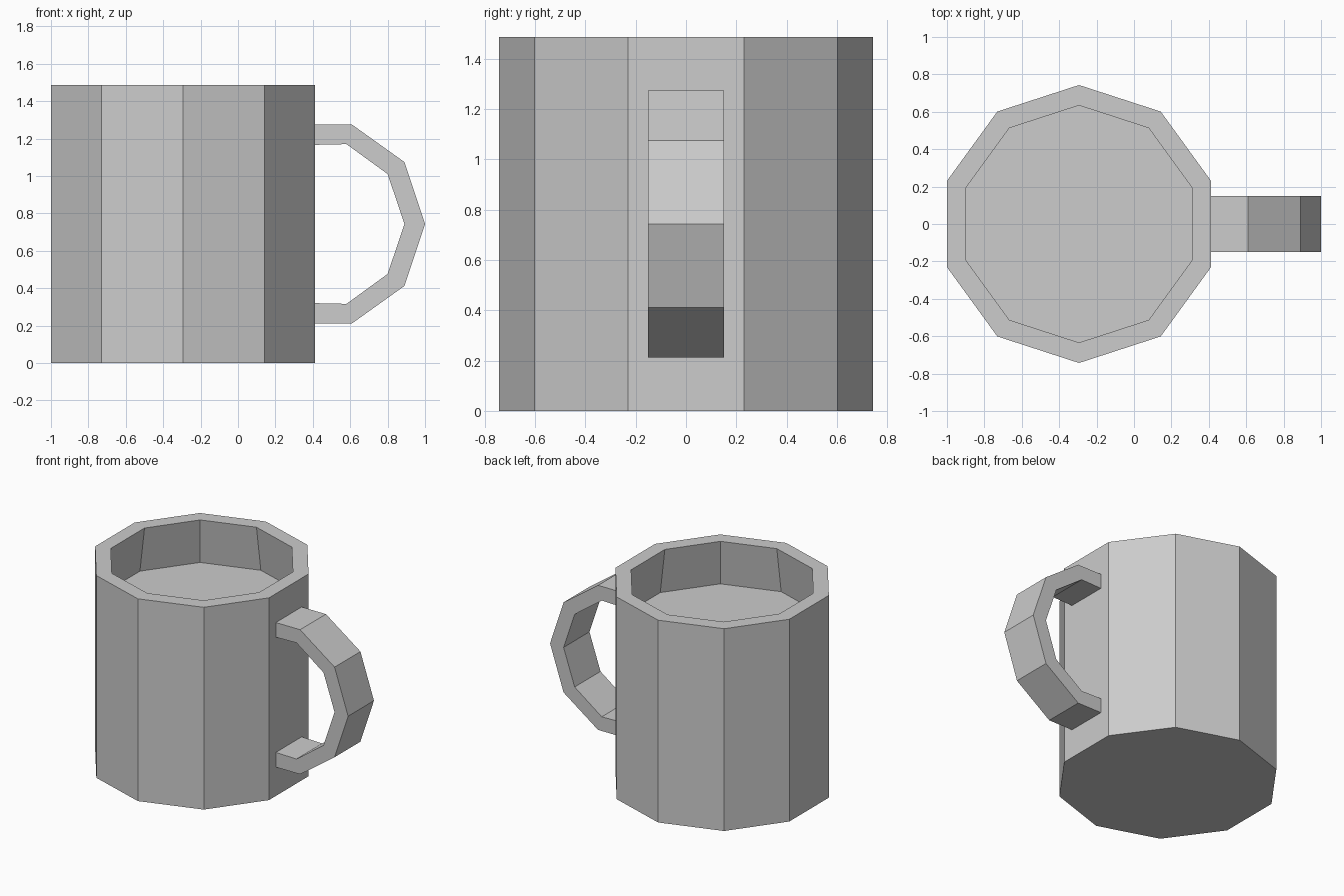
import bpy, bmesh, math

cube = bpy.data.objects.get("Cube")
if cube:
    bpy.data.objects.remove(cube, do_unlink=True)

SIDES = 10
CENTRE_X = -0.294
HEIGHT = 1.486

grey = bpy.data.materials.new("plain grey")
grey.use_nodes = True
colour = (0.604, 0.604, 0.604, 1)
grey.diffuse_color = colour
grey.node_tree.nodes["Principled BSDF"].inputs["Base Color"].default_value = colour


def finish(name, bm):
    bmesh.ops.recalc_face_normals(bm, faces=bm.faces)
    mesh = bpy.data.meshes.new(name)
    bm.to_mesh(mesh)
    bm.free()
    mesh.materials.append(grey)
    obj = bpy.data.objects.new(name, mesh)
    bpy.context.collection.objects.link(obj)
    return obj


def ring(bm, radius, z):
    # Decagon with corners pointing front and back
    angles = [math.pi / 2 + math.tau * i / SIDES for i in range(SIDES)]
    return [bm.verts.new((CENTRE_X + radius * math.cos(a), radius * math.sin(a), z))
            for a in angles]


def bridge(bm, a, b):
    for i in range(len(a)):
        j = (i + 1) % len(a)
        bm.faces.new((a[i], a[j], b[j], b[i]))


# Mug body: base, outer wall, rim, flared inner wall and filled surface
bm = bmesh.new()
profile = [(0.743, 0), (0.743, HEIGHT), (0.634, HEIGHT), (0.685, 1.15)]
rings = [ring(bm, r, z) for r, z in profile]
for lower, upper in zip(rings, rings[1:]):
    bridge(bm, lower, upper)
bm.faces.new(rings[0])
bm.faces.new(rings[-1])
finish("mug_body", bm)

# Handle: upper half of the band, reflected about mid height
mid = HEIGHT / 2
outer = [(0.405, 1.274), (0.61, 1.274), (0.89, 1.074), (1.0, mid)]
inner = [(0.405, 1.166), (0.58, 1.17), (0.80, 1.01), (0.89, mid)]


def reflect(points):
    return points + [(x, HEIGHT - z) for x, z in reversed(points[:-1])]


bm = bmesh.new()
sections = []
for (ox, oz), (ix, iz) in zip(reflect(outer), reflect(inner)):
    corners = [(ox, -0.15, oz), (ox, 0.15, oz), (ix, 0.15, iz), (ix, -0.15, iz)]
    sections.append([bm.verts.new(c) for c in corners])
for a, b in zip(sections, sections[1:]):
    bridge(bm, a, b)
bm.faces.new(sections[0])
bm.faces.new(sections[-1])
finish("handle", bm)
